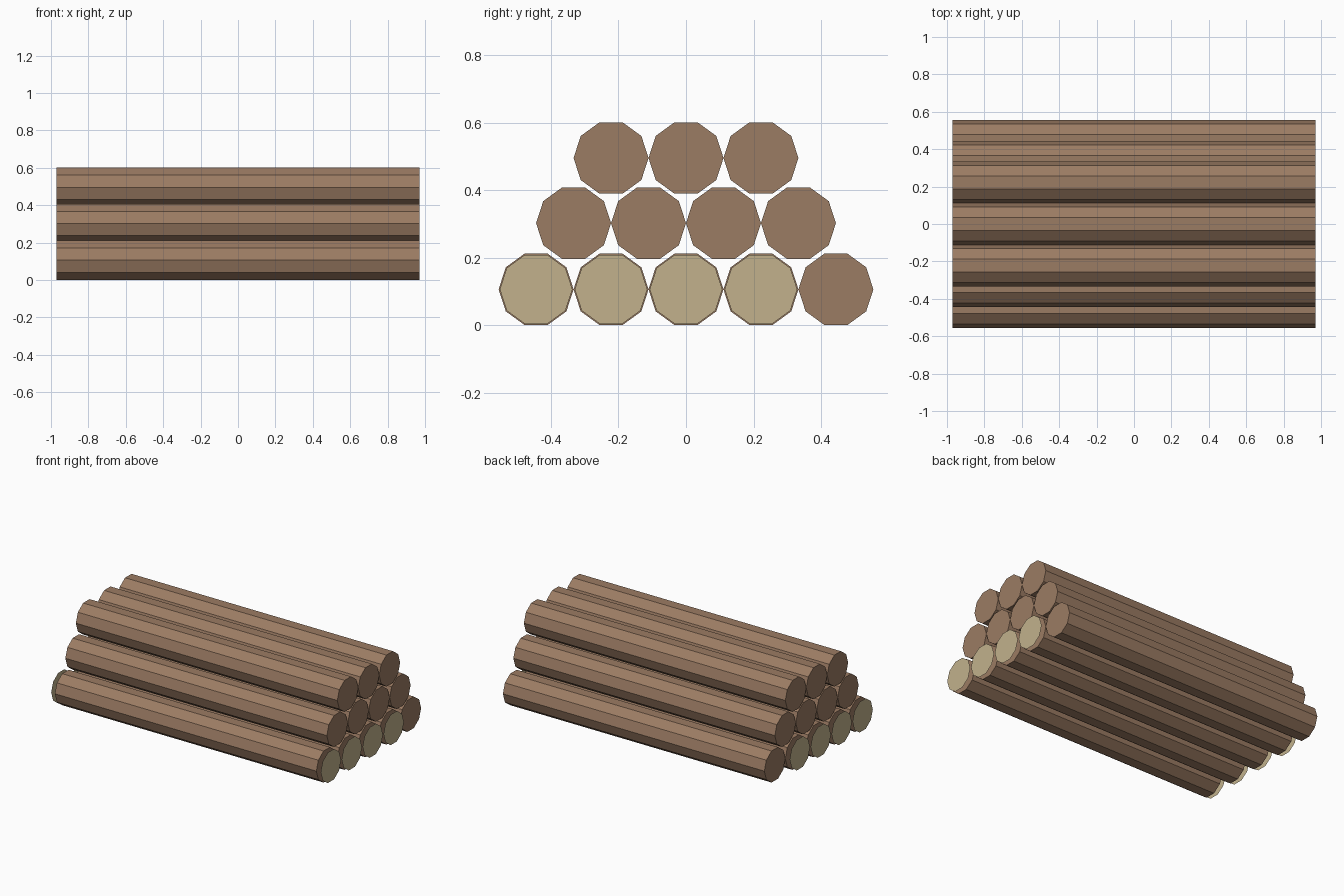
import bpy, math

cube = bpy.data.objects.get("Cube")
if cube:
    bpy.data.objects.remove(cube, do_unlink=True)


def material(name, colour):
    m = bpy.data.materials.new(name)
    m.use_nodes = True
    m.diffuse_color = colour
    m.node_tree.nodes["Principled BSDF"].inputs["Base Color"].default_value = colour
    return m


bark = material("brown bark", (0.33, 0.20, 0.125, 1))
cut_wood = material("pale cut wood", (0.54, 0.44, 0.265, 1))

SIDES = 10
RADIUS = 0.111
HALF_LENGTH = 0.97
SPACING = 2 * RADIUS


def finish(name, mat):
    obj = bpy.context.object
    obj.name = obj.data.name = name
    # Bring a corner of the polygon onto the y axis, so the top is flat
    obj.data.materials.append(mat)
    return obj


def log(name, y, z):
    bpy.ops.mesh.primitive_cylinder_add(
        vertices=SIDES, radius=RADIUS, depth=2 * HALF_LENGTH,
        location=(0, y, z), rotation=(0, math.pi / 2, 0))
    return finish(name, bark)


def end_disc(name, side, y, z):
    bpy.ops.mesh.primitive_circle_add(
        vertices=SIDES, radius=RADIUS - 0.0035, fill_type='NGON',
        location=(side, y, z), rotation=(0, side * math.pi / 2, 0))
    return finish(name, cut_wood)


# Stacked rows of logs: name, count, centre height
rows = (("bottom", 5, 0.106), ("middle", 4, 0.302), ("top", 3, 0.495))
for row, count, z in rows:
    for i in range(count):
        y = (i - (count - 1) / 2) * SPACING
        log(f"{row}_log_{i + 1}", y, z)
        # Pale sawn discs stand just off the ends of the bottom logs, save the rear one
        if row == "bottom" and i < count - 1:
            end_disc(f"left_end_disc_{i + 1}", 1, y, z)
            end_disc(f"right_end_disc_{i + 1}", -1, y, z)
